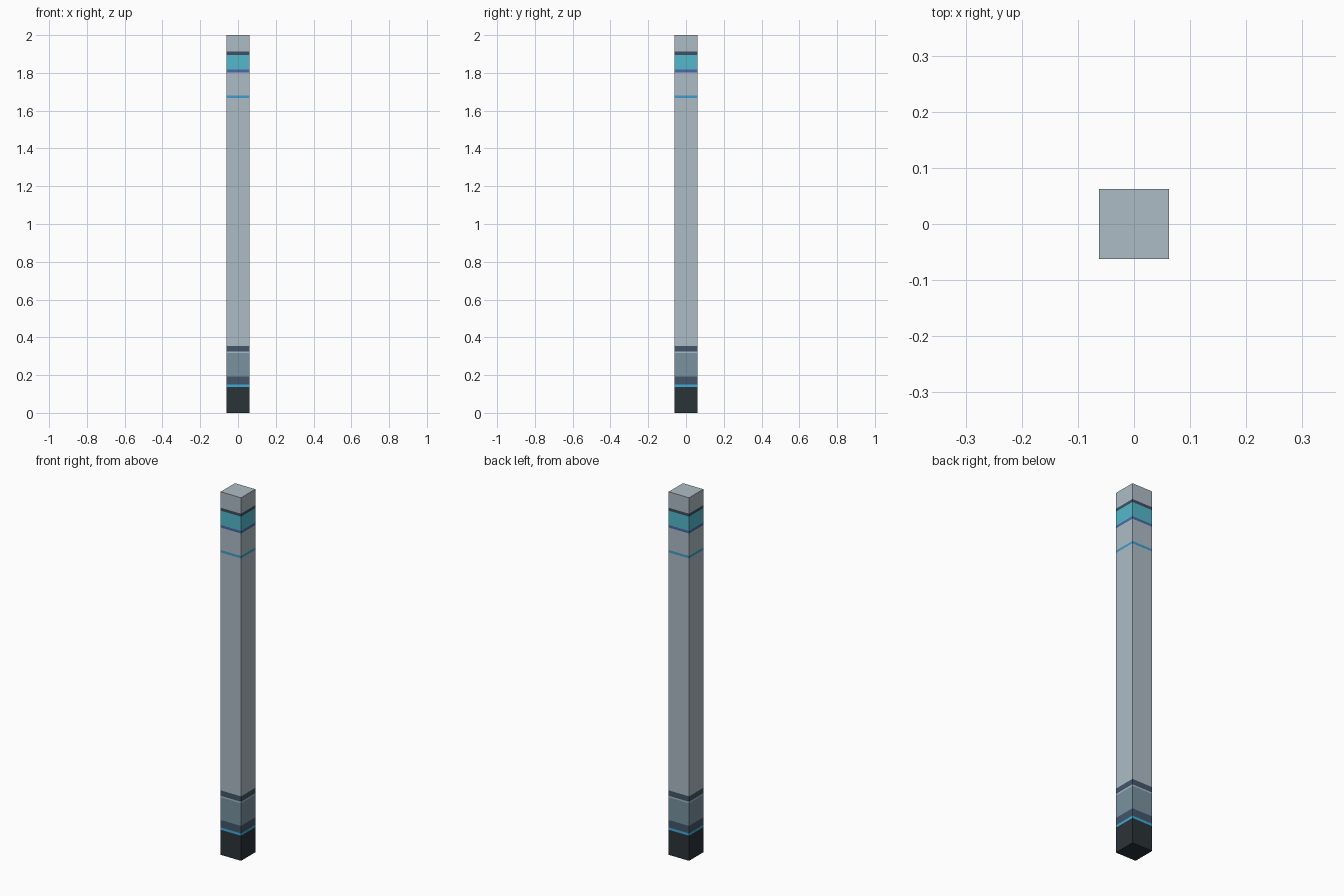
import bpy, bmesh

if "Cube" in bpy.data.objects:
    bpy.data.objects.remove(bpy.data.objects["Cube"])

H = 0.062  # half width of the square post


def srgb(c):
    c /= 255
    return c / 12.92 if c <= 0.04045 else ((c + 0.055) / 1.055) ** 2.4


COLOURS = {
    "pale_grey": (174, 188, 197),
    "charcoal": (43, 51, 55),
    "bright_blue": (62, 172, 216),
    "dark_slate": (67, 86, 106),
    "mid_slate": (121, 146, 159),
    "sky_blue": (64, 156, 204),
    "indigo": (78, 104, 168),
    "teal": (84, 184, 204),
    "deep_slate": (62, 78, 94),
}
names = list(COLOURS)
mats = []
for n, rgb in COLOURS.items():
    m = bpy.data.materials.new(n)
    m.diffuse_color = (*[srgb(c) for c in rgb], 1)
    m.use_nodes = True
    m.node_tree.nodes["Principled BSDF"].inputs["Base Color"].default_value = m.diffuse_color
    mats.append(m)

# Painted bands from the foot up: top height of each band and its colour
BANDS = [
    (0.138, "charcoal"), (0.151, "bright_blue"), (0.192, "dark_slate"),
    (0.317, "mid_slate"), (0.325, "pale_grey"), (0.355, "dark_slate"),
    (1.666, "pale_grey"), (1.679, "sky_blue"), (1.759, "pale_grey"),
    (1.771, "pale_grey"), (1.803, "pale_grey"), (1.817, "indigo"),
    (1.896, "teal"), (1.912, "deep_slate"), (2.0, "pale_grey"),
]

bm = bmesh.new()


def ring(z):
    return [bm.verts.new((x, y, z)) for x, y in ((-H, -H), (H, -H), (H, H), (-H, H))]


# Foot, band walls and top cap
low = ring(0)
bm.faces.new(low[::-1]).material_index = names.index("charcoal")
for z, colour in BANDS:
    high = ring(z)
    for i in range(4):
        j = (i + 1) % 4
        f = bm.faces.new((low[i], low[j], high[j], high[i]))
        f.material_index = names.index(colour)
    low = high
bm.faces.new(low).material_index = names.index("pale_grey")

mesh = bpy.data.meshes.new("banded_post")
bm.to_mesh(mesh)
bm.free()
for m in mats:
    mesh.materials.append(m)
bpy.context.collection.objects.link(bpy.data.objects.new("banded_post", mesh))
